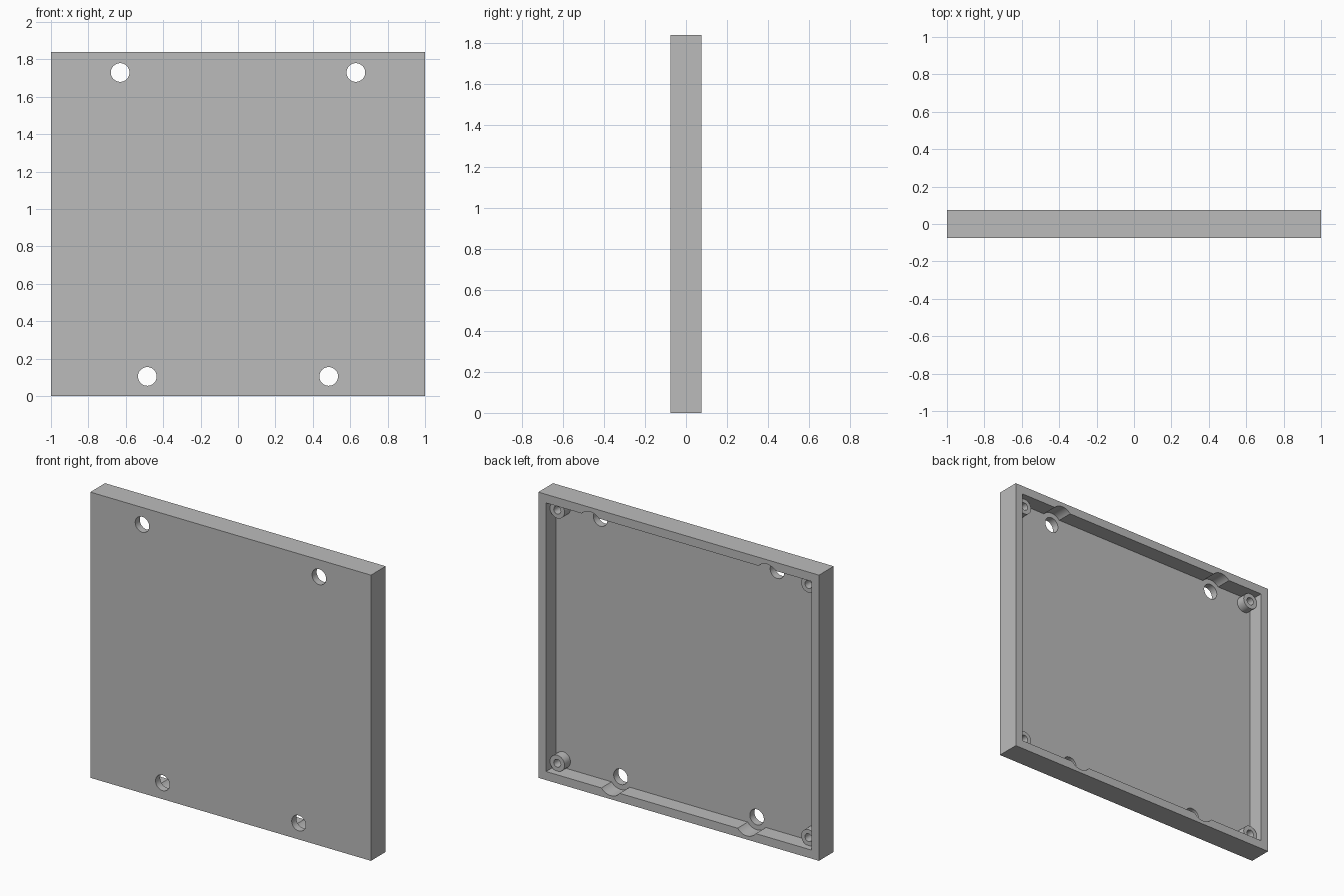
import bpy
import bmesh
from math import radians
from mathutils import Matrix

WIDTH, DEPTH, HEIGHT = 2.0, 0.15, 1.84
WALL = 0.055
FLOOR_Y = -0.028          # inner face of the front plate
BACK_Y = DEPTH / 2
BOSS_Y = 0.032            # top of the screw bosses

old = bpy.data.objects.get("Cube")
if old:
    bpy.data.objects.remove(old, do_unlink=True)

grey = bpy.data.materials.new("plain grey")
grey.use_nodes = True
grey.diffuse_color = (0.5, 0.5, 0.5, 1)
grey.node_tree.nodes["Principled BSDF"].inputs["Base Color"].default_value = grey.diffuse_color


def finish(name, bm):
    mesh = bpy.data.meshes.new(name)
    bm.to_mesh(mesh)
    bm.free()
    mesh.materials.append(grey)
    obj = bpy.data.objects.new(name, mesh)
    bpy.context.collection.objects.link(obj)
    return obj


def box(name, width, y0, y1, z0, z1):
    bm = bmesh.new()
    place = Matrix.Translation((0, (y0 + y1) / 2, (z0 + z1) / 2))
    bmesh.ops.create_cube(bm, size=1, matrix=place @ Matrix.Diagonal((width, y1 - y0, z1 - z0, 1)))
    return finish(name, bm)


def cylinder(name, x, z, radius, y0, y1):
    bm = bmesh.new()
    place = Matrix.Translation((x, (y0 + y1) / 2, z)) @ Matrix.Rotation(radians(90), 4, 'X')
    bmesh.ops.create_cone(bm, cap_ends=True, segments=40, radius1=radius, radius2=radius,
                          depth=y1 - y0, matrix=place)
    return finish(name, bm)


def select(obj):
    bpy.ops.object.select_all(action='DESELECT')
    obj.select_set(True)
    bpy.context.view_layer.objects.active = obj


def cut(obj, cutter):
    cutter.hide_render = True
    select(obj)
    mod = obj.modifiers.new("cut", 'BOOLEAN')
    mod.operation = 'DIFFERENCE'
    mod.solver = 'EXACT'
    mod.object = cutter
    bpy.ops.object.modifier_apply(modifier=mod.name)
    bpy.data.objects.remove(cutter, do_unlink=True)


def smooth(obj):
    select(obj)
    bpy.ops.object.shade_smooth_by_angle(angle=radians(30))


# Shallow tray, open at the back
panel = box("cover_panel", WIDTH, -BACK_Y, BACK_Y, 0, HEIGHT)
cut(panel, box("cavity_cutter", WIDTH - 2 * WALL, FLOOR_Y, BACK_Y + 0.1, WALL, HEIGHT - WALL))

# Through holes, each with a rounded relief in the nearby wall
holes = [(side * x, z) for side in (-1, 1) for x, z in ((0.63, 1.73), (0.485, 0.105))]
for x, z in holes:
    cut(panel, cylinder("relief_cutter", x, z, 0.082, FLOOR_Y, BACK_Y + 0.1))
    cut(panel, cylinder("hole_cutter", x, z, 0.05, -0.2, 0.2))
smooth(panel)

# Hollow screw bosses in the four corners
for side, across in (("left", 1), ("right", -1)):
    for level, z in (("lower", 0.105), ("upper", HEIGHT - 0.105)):
        x = across * 0.895
        boss = cylinder(f"{level}_{side}_screw_boss", x, z, 0.052, FLOOR_Y - 0.01, BOSS_Y)
        cut(boss, cylinder("bore_cutter", x, z, 0.025, FLOOR_Y, BOSS_Y + 0.1))
        smooth(boss)
